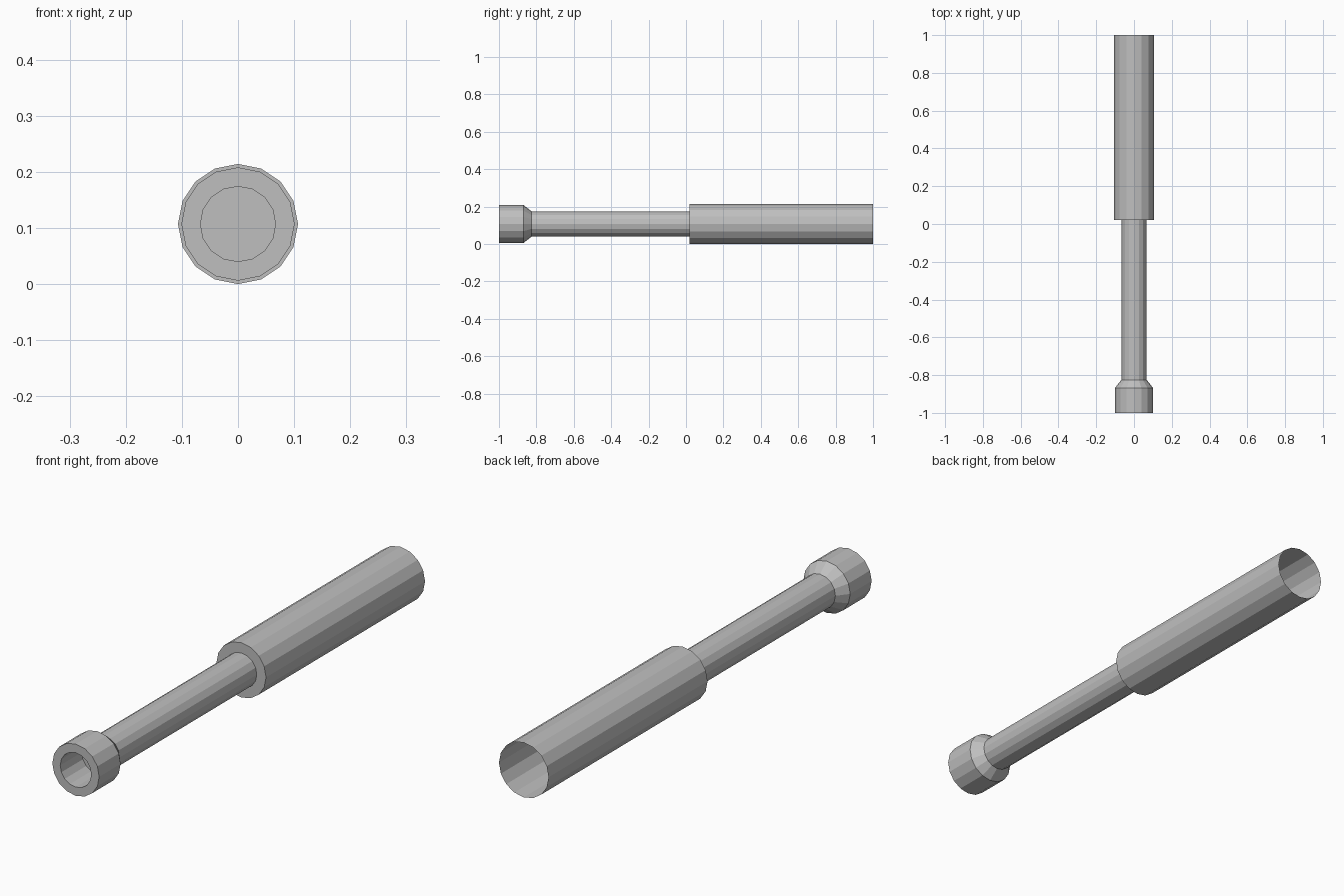
import bpy
import bmesh
import math

if "Cube" in bpy.data.objects:
    bpy.data.objects.remove(bpy.data.objects["Cube"])

SIDES = 16
R_SLEEVE, R_HEAD, R_ROD = 0.107, 0.101, 0.067
AXIS_Z = R_SLEEVE

metal = bpy.data.materials.new("grey metal")
metal.diffuse_color = (0.52, 0.52, 0.52, 1.0)
metal.use_nodes = True
metal.node_tree.nodes["Principled BSDF"].inputs["Base Color"].default_value = metal.diffuse_color


def lathe(name, profile, cap_end=False):
    """Sweep (radius, y) points round the y axis; outside lies left of +y travel."""
    bm = bmesh.new()
    rings = []
    for r, y in profile:
        angles = [2 * math.pi * i / SIDES for i in range(SIDES)]
        rings.append([bm.verts.new((r * math.sin(a), y, AXIS_Z + r * math.cos(a)))
                      for a in angles])
    for a, b in zip(rings, rings[1:]):
        for i in range(SIDES):
            j = (i + 1) % SIDES
            bm.faces.new((a[i], a[j], b[j], b[i]))
    if cap_end:
        bm.faces.new(rings[-1])
    # make the faces point away from the material
    bm.normal_update()
    first = bm.faces[:][0]
    c = first.calc_center_median()
    if first.normal.x * c.x + first.normal.z * (c.z - AXIS_Z) < 0:
        bmesh.ops.reverse_faces(bm, faces=bm.faces[:])
    mesh = bpy.data.meshes.new(name)
    bm.to_mesh(mesh)
    bm.free()
    mesh.materials.append(metal)
    obj = bpy.data.objects.new(name, mesh)
    bpy.context.collection.objects.link(obj)
    return obj


# Wide sleeve, open at the back, with a ring shoulder at its front
lathe("sleeve", [(R_SLEEVE, 1.0), (R_SLEEVE, 0.02), (R_ROD, 0.02)])

# Thin hollow rod
lathe("rod", [(R_ROD, 0.02), (R_ROD, -0.825)])

# Flared head with a round socket sunk into its front
lathe("head", [(R_ROD, -0.825), (R_HEAD, -0.868), (R_HEAD, -1.0),
               (R_ROD, -1.0), (R_ROD, -0.868)], cap_end=True)
